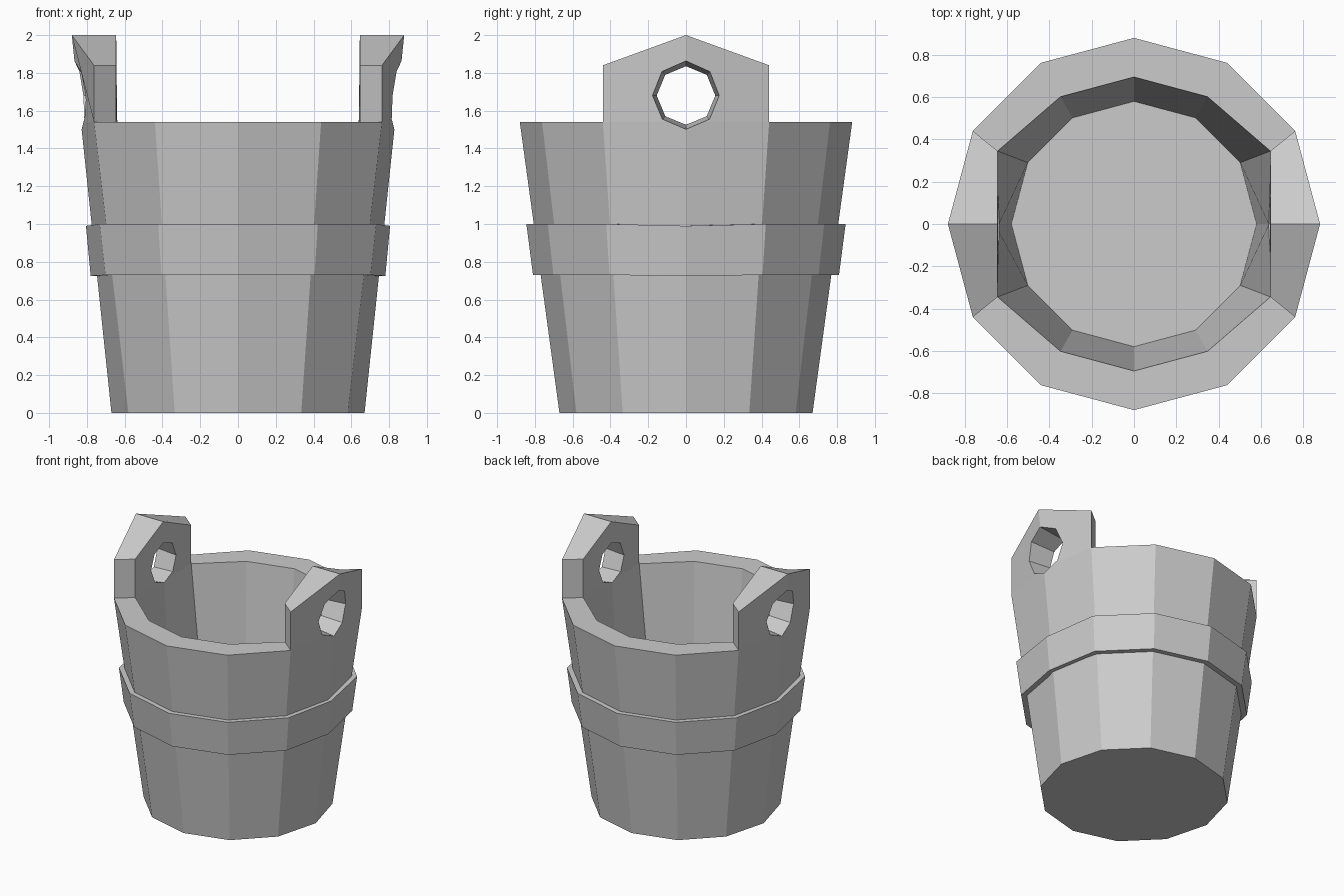
import bpy, bmesh, math
from mathutils import Matrix

if "Cube" in bpy.data.objects:
    bpy.data.objects.remove(bpy.data.objects["Cube"])

N = 12
RIM_Z, SHOULDER_Z, TIP_Z, FLOOR_Z = 1.54, 1.84, 2.0, 0.48


def polar(r, k, z):
    a = 2 * math.pi * k / N
    return (r * math.cos(a), r * math.sin(a), z)


def finish(bm, name):
    bmesh.ops.recalc_face_normals(bm, faces=bm.faces[:])
    me = bpy.data.meshes.new(name)
    bm.to_mesh(me)
    bm.free()
    ob = bpy.data.objects.new(name, me)
    bpy.context.collection.objects.link(ob)
    return ob


# Bucket wall: one outer and one inner column of points per corner
bm = bmesh.new()
outer, inner = [], []
for k in range(N):
    side = -1 if 3 < k < 9 else 1
    o = [polar(0.67, k, 0), polar(0.806, k, 1.0), polar(0.88, k, RIM_Z)]
    i = [polar(0.58, k, FLOOR_Z), polar(0.695, k, RIM_Z)]
    if k % 6 == 0:                       # middle of an ear
        o[1:] = [(side * 0.775, 0, 1.0), (side * 0.832, 0, RIM_Z), (side * 0.88, 0, TIP_Z)]
        i[1:] = [(side * 0.638, 0, RIM_Z), (side * 0.645, 0, TIP_Z)]
    elif k % 6 in (1, 5):                # edge of an ear
        y = 0.345 if k < 6 else -0.345
        o.append(polar(0.88, k, SHOULDER_Z))
        i[1:] = [(side * 0.645, y, RIM_Z), (side * 0.645, y, SHOULDER_Z)]
    outer.append([bm.verts.new(p) for p in o])
    inner.append([bm.verts.new(p) for p in i])

for k in range(N):
    n = (k + 1) % N
    ear = k % 6 in (0, 5)
    for cols, rows in ((outer, 2), (inner, 1)):
        for j in range(rows + ear):
            bm.faces.new((cols[k][j], cols[n][j], cols[n][j + 1], cols[k][j + 1]))
    t = 1 if ear else 0                  # rim, or the sloped ear top
    bm.faces.new((outer[k][2 + t], outer[n][2 + t], inner[n][1 + t], inner[k][1 + t]))
    if k % 6 in (1, 5):                  # vertical ear sides
        bm.faces.new((outer[k][2], outer[k][3], inner[k][2], inner[k][1]))
bm.verts.ensure_lookup_table()
# the above covers one side per edge column: all four are k = 1, 5, 7, 11
bm.faces.new([c[0] for c in outer])
bm.faces.new([c[0] for c in inner])
bucket = finish(bm, "bucket")

# Tapered eight-sided handle holes
bm = bmesh.new()
for s in (1, -1):
    rot = Matrix.Rotation(s * math.pi / 2, 4, 'Y')
    geo = bmesh.ops.create_cone(bm, cap_ends=True, segments=8, radius1=0.1375, radius2=0.2, depth=0.5,
                                matrix=Matrix.Translation((s * 0.75, 0, 1.68)) @ rot)
cutter = finish(bm, "hole_cutter")
cutter.hide_render = True
mod = bucket.modifiers.new("handle_holes", 'BOOLEAN')
mod.object = cutter
mod.operation = 'DIFFERENCE'
mod.solver = 'EXACT'
bpy.context.view_layer.objects.active = bucket
bucket.select_set(True)
bpy.ops.object.modifier_apply(modifier=mod.name)
bpy.data.objects.remove(cutter, do_unlink=True)

# Hoop around the middle, slightly flattened beside the ears
bm = bmesh.new()
rings = []
for r, z, flat, drop in ((0.81, 0.73, 0.03, 0.005), (0.845, 1.0, 0.04, 0.01),
                         (0.72, 1.0, 0.0, 0.01), (0.72, 0.73, 0.0, 0.005)):
    rings.append([bm.verts.new(polar(r - flat * (k % 6 == 0), k, z - drop * (k % 6 == 0)))
                  for k in range(N)])
for a, b in zip(rings, rings[1:] + rings[:1]):
    for k in range(N):
        n = (k + 1) % N
        bm.faces.new((a[k], a[n], b[n], b[k]))
finish(bm, "hoop")
